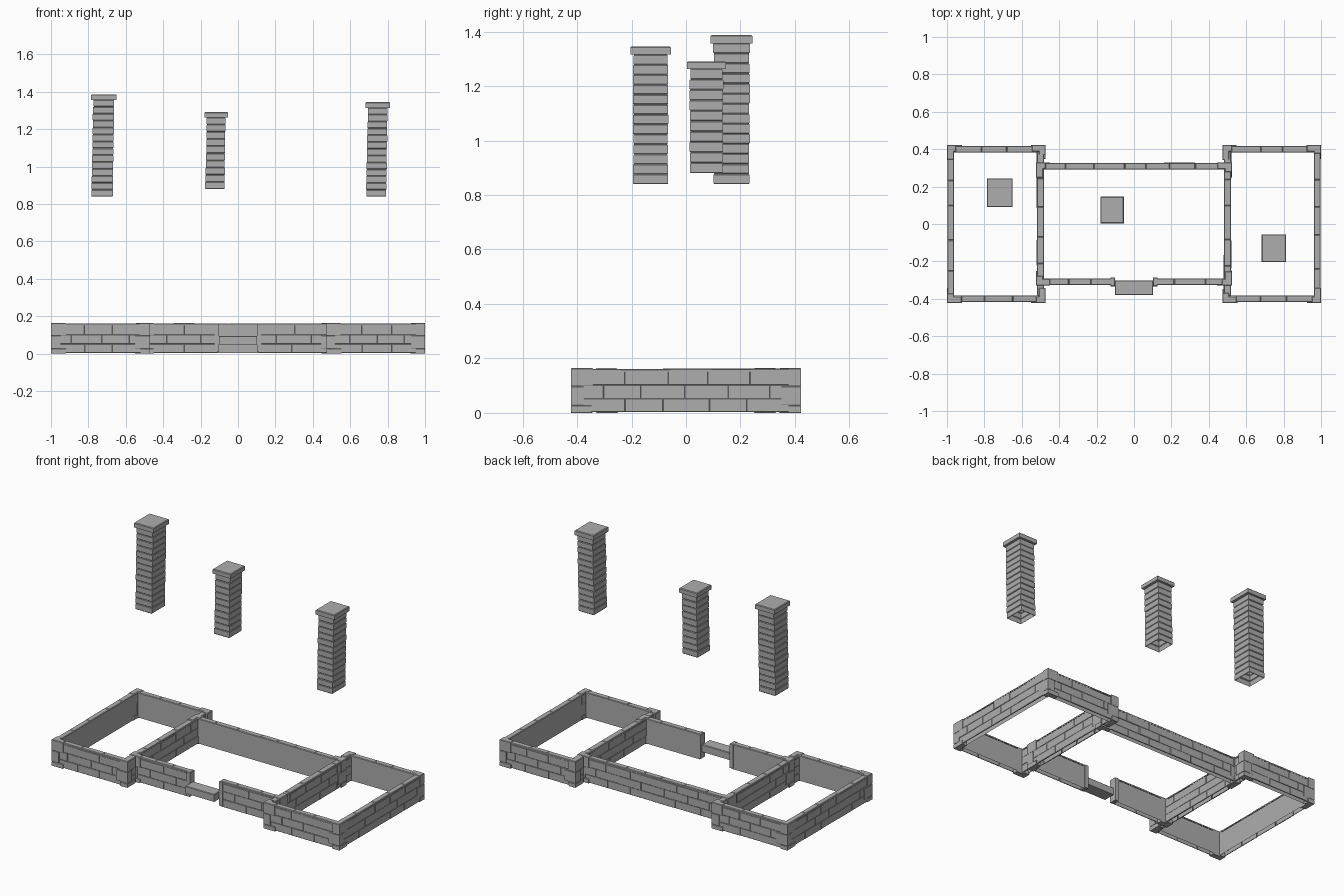
import bpy, bmesh, math, random
from mathutils import Vector, Matrix

if "Cube" in bpy.data.objects:
    bpy.data.objects.remove(bpy.data.objects["Cube"])

random.seed(4)
stone = bpy.data.materials.new("grey stone")
stone.diffuse_color = (0.42, 0.42, 0.42, 1)
stone.use_nodes = True
stone.node_tree.nodes["Principled BSDF"].inputs["Base Color"].default_value = stone.diffuse_color
Z = Vector((0, 0, 1))


def jit(a):
    return random.uniform(-a, a)


def finish(name, bm):
    mesh = bpy.data.meshes.new(name)
    bm.to_mesh(mesh)
    bm.free()
    mesh.materials.append(stone)
    obj = bpy.data.objects.new(name, mesh)
    bpy.context.collection.objects.link(obj)
    return obj


def loft(bm, rings, bottom=False):
    """Stack closed rings of points and cap the last one."""
    vs = [[bm.verts.new(p) for p in ring] for ring in rings]
    n = len(vs[0])
    for a, b in zip(vs, vs[1:]):
        for i in range(n):
            j = (i + 1) % n
            bm.faces.new((a[i], a[j], b[j], b[i]))
    bm.faces.new(vs[-1])
    if bottom:
        bm.faces.new(vs[0][::-1])


def stone_block(bm, o, u, v, w, lu, lv, lw, bevel=0.003, bottom=False):
    """Block lu x lv with chamfered top, raised lw along w."""
    def ring(d, h):
        return [o + u * a + v * b + w * h for a, b in
                ((d, d), (lu - d, d), (lu - d, lv - d), (d, lv - d))]
    loft(bm, [ring(0, 0), ring(0, lw - bevel), ring(bevel, lw)], bottom)


def brick_face(bm, a, b, n, courses):
    """Running bond of slightly uneven stones on a vertical plane."""
    u = (b - a).normalized()
    length = (b - a).length
    count = max(1, round(length / 0.15))
    step = length / count
    for k, (z0, z1) in enumerate(courses):
        cuts = [0] + [(i + (0.5 if k % 2 else 0)) * step + jit(0.012)
                      for i in range(0 if k % 2 else 1, count)] + [length]
        for s, e in zip(cuts, cuts[1:]):
            stone_block(bm, a + u * s + Z * z0 - n * 0.004, u, Z, n,
                        e - s, z1 - z0, 0.006 + jit(0.0015), 0.0015)


COURSES = [(0.004, 0.052), (0.052, 0.102), (0.102, 0.151)]


def wall(bm, a, b, thick=0.031, both=False):
    """Wall whose outer face lies to the right of a -> b, with coping stones."""
    a, b = Vector((*a, 0)), Vector((*b, 0))
    u = (b - a).normalized()
    n = u.cross(Z)
    brick_face(bm, a, b, n, COURSES)
    if both:
        brick_face(bm, b - n * thick, a - n * thick, -n, COURSES)
    else:
        p, q = b - n * thick, a - n * thick
        bm.faces.new([bm.verts.new(c) for c in
                      (p + Z * .004, q + Z * .004, q + Z * .151, p + Z * .151)])
    # coping stones along the top
    length = (b - a).length
    count = max(1, round(length / 0.14))
    cuts = [0] + [length * i / count + jit(0.025) for i in range(1, count)] + [length]
    for s, e in zip(cuts, cuts[1:]):
        stone_block(bm, a + u * s + Z * 0.151 - n * (thick + 0.002), u, n, Z,
                    e - s, thick + 0.004, 0.011 + jit(0.001), 0.003)
    # closed wall ends
    for c, m in ((a, -u), (b, u)):
        pts = [c + Z * .004, c - n * thick + Z * .004, c - n * thick + Z * .151, c + Z * .151]
        bm.faces.new([bm.verts.new(p) for p in (pts if m == u * -1 else pts[::-1])])


def quoin(bm, x, y, sx, sy):
    """Corner stack of L-shaped stones; legs run along sx and sy."""
    zs = [0.0, 0.028, 0.098, 0.165]
    for k in range(3):
        lx, ly = (0.078, 0.05) if (k + (sx * sy > 0)) % 2 else (0.05, 0.078)
        lx, ly, t = lx + jit(.004), ly + jit(.004), 0.037

        def ring(d, z):
            pts = [(d, d), (lx - d, d), (lx - d, t - d), (t - d, t - d), (t - d, ly - d), (d, ly - d)]
            if sx * sy < 0:
                pts.reverse()
            return [Vector((x + sx * p, y + sy * q, z)) for p, q in pts]
        loft(bm, [ring(0.002, zs[k]), ring(0, zs[k] + .003), ring(0, zs[k + 1] - .003),
                  ring(0.003, zs[k + 1])], k == 0)


# side wings: three outer walls and a shared partition, plus corner stones
for name, s in (("left", -1), ("right", 1)):
    bm = bmesh.new()
    x0, x1 = sorted((s * 0.995, s * 0.482))
    Y = 0.415
    wall(bm, (x0 + .03, -Y), (x1 - .03, -Y))
    wall(bm, (x1 - .03, Y), (x0 + .03, Y))
    if s > 0:
        wall(bm, (x1, -Y + .03), (x1, Y - .03))
    else:
        wall(bm, (x0, Y - .03), (x0, -Y + .03))
    finish(name + "_wing_walls", bm)
    bm = bmesh.new()
    wall(bm, (s * 0.5 + 0.017, -0.385), (s * 0.5 + 0.017, 0.385), 0.034, True)
    finish(name + "_partition_wall", bm)
    bm = bmesh.new()
    for sy in (-1, 1):
        quoin(bm, s * 1.0, sy * 0.423, -s, -sy)
        quoin(bm, s * 0.472, sy * 0.423, s, -sy)
        quoin(bm, s * 0.524, sy * 0.33, -s, -sy)
    finish(name + "_corner_stones", bm)

# central block walls with an opening at the front
bm = bmesh.new()
wall(bm, (0.483, 0.324), (-0.483, 0.324))
wall(bm, (-0.483, -0.324), (-0.11, -0.324))
wall(bm, (0.11, -0.324), (0.483, -0.324))
finish("central_walls", bm)

# posts either side of the opening
bm = bmesh.new()
X, YY = Vector((1, 0, 0)), Vector((0, 1, 0))
for s in (-1, 1):
    stone_block(bm, Vector((s * 0.113 - 0.012, -0.333, 0.01)), X, YY, Z, 0.024, 0.046, 0.152, 0.003, True)
finish("doorway_posts", bm)

# door step slab
bm = bmesh.new()
stone_block(bm, Vector((-0.101, -0.38, 0.05)), X, YY, Z, 0.202, 0.078, 0.046, 0.003, True)
finish("door_step", bm)


def chimney(name, x, y, wx, wy, z0, z1, z2, tilt):
    """Open-bottomed stone stack of uneven courses under a flat cap."""
    bm = bmesh.new()
    count = round((z1 - z0) / 0.037)
    h = (z1 - z0) / count
    rings = []

    def ring(a, b, z, dx=0):
        return [Vector((x + dx + p * a / 2, y + q * b / 2, z)) for p, q in
                ((-1, -1), (1, -1), (1, 1), (-1, 1))]
    for k in range(count):
        a, b = wx + jit(.003), wy + jit(.003)
        z, dx = z0 + k * h, tilt * (k / count - 0.5)
        rings += [ring(a - .005, b - .005, z, dx), ring(a, b, z + .003, dx),
                  ring(a, b, z + h - .003, dx), ring(a - .005, b - .005, z + h, dx)]
    loft(bm, rings)
    bm.normal_update()
    finish(name + "_chimney_stack", bm)
    bm = bmesh.new()
    cx, cy = wx + 0.024, wy + 0.022
    stone_block(bm, Vector((x + tilt / 2 - cx / 2, y - cy / 2, z1)), X, YY, Z,
                cx, cy, z2 - z1, 0.004, True)
    finish(name + "_chimney_cap", bm)


chimney("left", -0.722, 0.167, 0.113, 0.132, 0.84, 1.357, 1.387, 0.009)
chimney("middle", -0.12, 0.075, 0.102, 0.121, 0.88, 1.263, 1.291, 0.007)
chimney("right", 0.743, -0.13, 0.107, 0.127, 0.84, 1.315, 1.345, 0.009)
